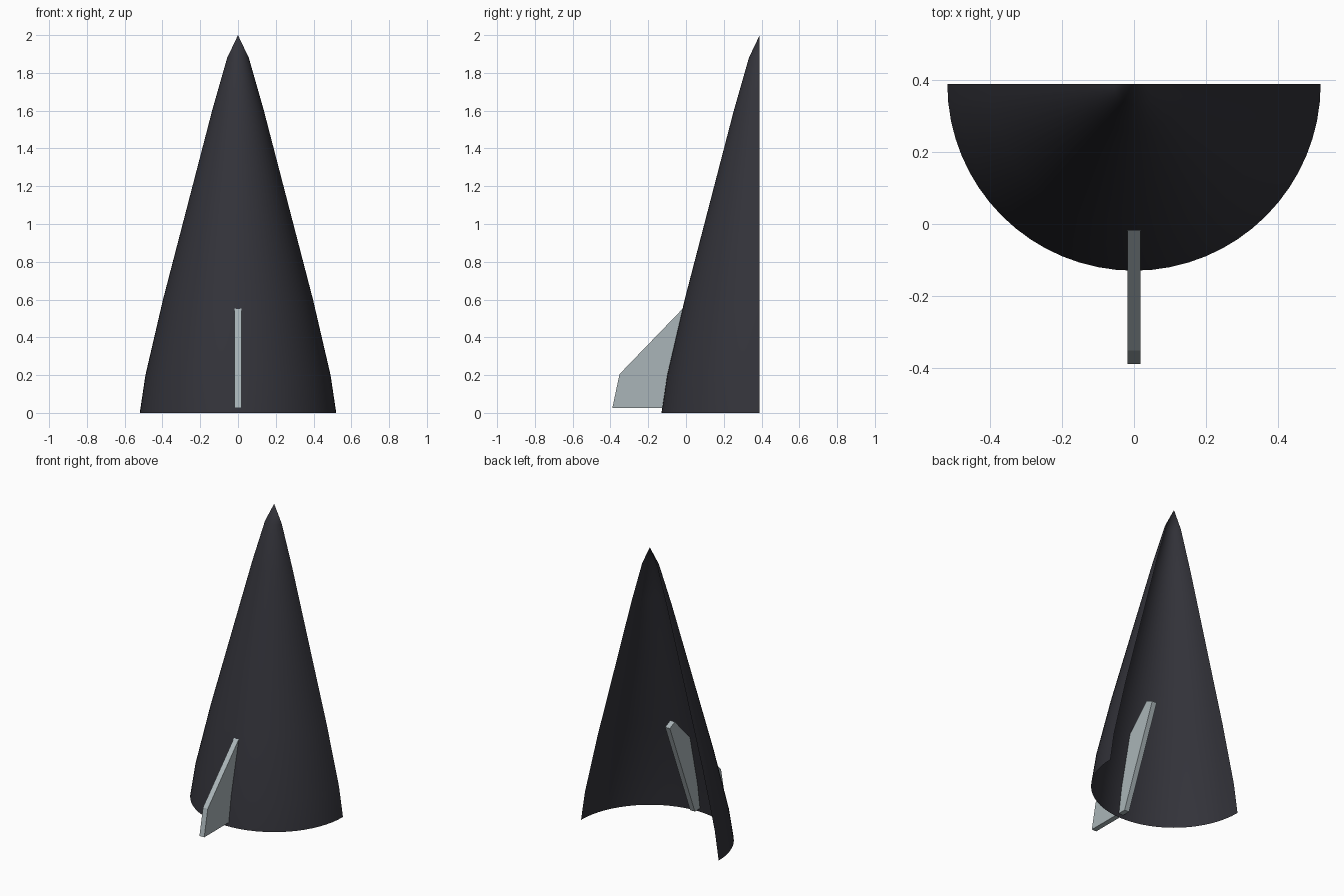
import bpy
import bmesh
import math
from mathutils import Matrix, Vector

cube = bpy.data.objects.get("Cube")
if cube:
    bpy.data.objects.remove(cube, do_unlink=True)

AXIS_Y = 0.39        # the cut plane of the half shell
FIN_HALF = 0.018     # half the fin thickness


def make_material(name, rgb):
    mat = bpy.data.materials.new(name)
    mat.use_nodes = True
    color = (*rgb, 1.0)
    mat.diffuse_color = color
    bsdf = next(n for n in mat.node_tree.nodes if n.type == "BSDF_PRINCIPLED")
    bsdf.inputs["Base Color"].default_value = color
    return mat


def make_object(name, bm, mat, smooth):
    for face in bm.faces:
        face.smooth = smooth
    mesh = bpy.data.meshes.new(name)
    bm.to_mesh(mesh)
    bm.free()
    mesh.materials.append(mat)
    obj = bpy.data.objects.new(name, mesh)
    bpy.context.collection.objects.link(obj)
    return obj


charcoal = make_material("charcoal", (0.033, 0.033, 0.042))
pale_grey = make_material("pale grey", (0.40, 0.46, 0.48))

# Half nose shell: profile (radius, height) spun half a turn, open at the back
profile = [(0.52, 0), (0.49, 0.2), (0.397, 0.6), (0.137, 1.6), (0.057, 1.88), (0, 2)]
bm = bmesh.new()
verts = [bm.verts.new((-r, AXIS_Y, z)) for r, z in profile]
edges = [bm.edges.new(pair) for pair in zip(verts, verts[1:])]
bmesh.ops.spin(bm, geom=verts + edges, cent=(0, AXIS_Y, 0), axis=(0, 0, 1),
               angle=math.pi, steps=32)
bmesh.ops.remove_doubles(bm, verts=bm.verts, dist=0.0001)
bm.normal_update()
for face in bm.faces:
    outward = face.calc_center_median() - Vector((0, AXIS_Y, 0))
    outward.z = 0
    if face.normal.dot(outward) < 0:
        face.normal_flip()
make_object("nose_shell", bm, charcoal, True)

# Fin: flat plate (y, z) that passes through the shell wall
outline = [(-0.39, 0.025), (-0.07, 0.025), (0.20, 0.695), (0.145, 0.72), (-0.352, 0.205)]
bm = bmesh.new()
side = bm.faces.new([bm.verts.new((-FIN_HALF, y, z)) for y, z in outline])
extruded = bmesh.ops.extrude_face_region(bm, geom=[side], use_keep_orig=True)
moved = [g for g in extruded["geom"] if isinstance(g, bmesh.types.BMVert)]
bmesh.ops.translate(bm, verts=moved, vec=(2 * FIN_HALF, 0, 0))
bmesh.ops.recalc_face_normals(bm, faces=bm.faces)
make_object("fin", bm, pale_grey, False)
